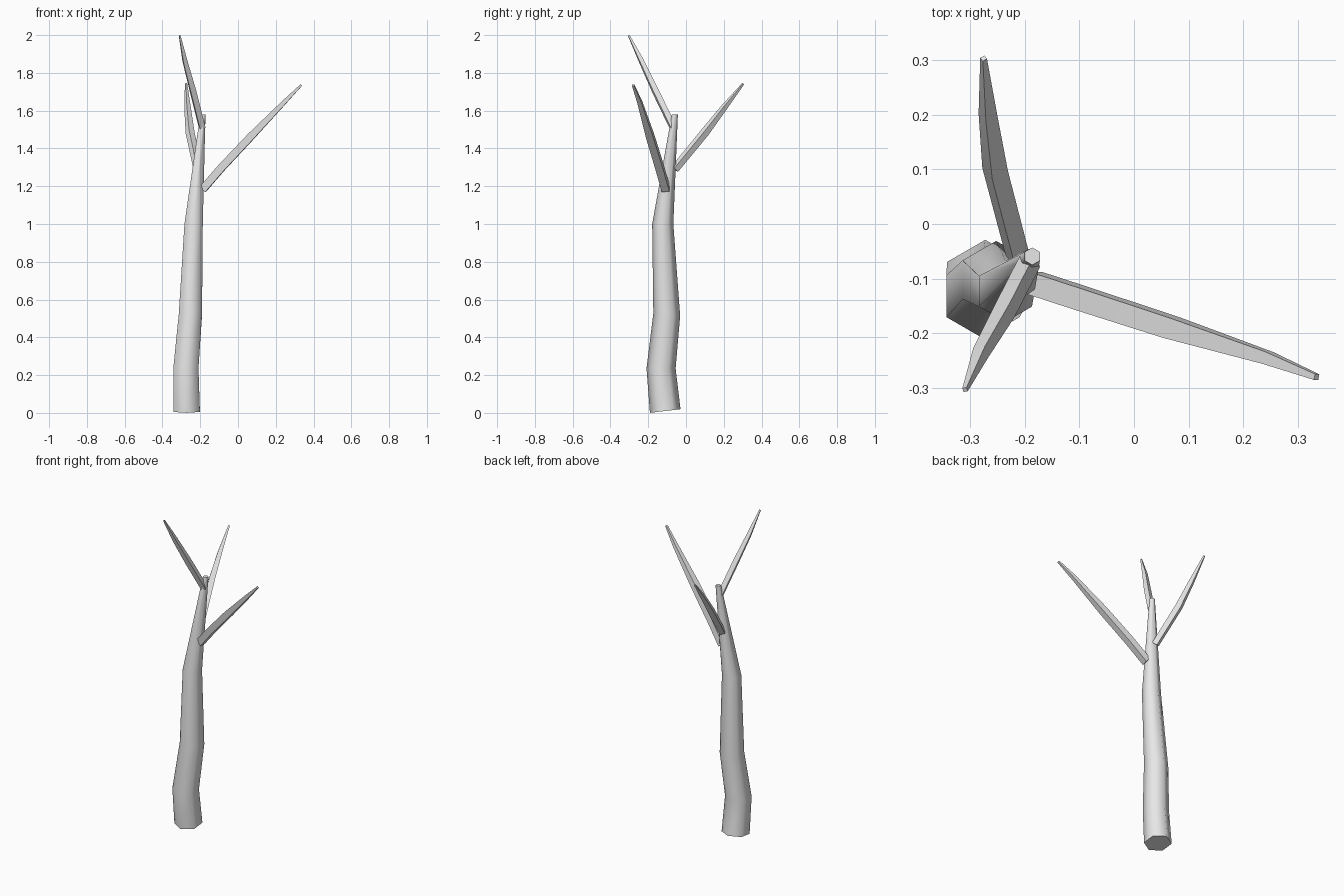
import bpy, bmesh, math
from mathutils import Vector

cube = bpy.data.objects.get("Cube")
if cube:
    bpy.data.objects.remove(cube, do_unlink=True)

bark = bpy.data.materials.new("pale_grey_bark")
bark.use_nodes = True
colour = (0.8, 0.8, 0.8, 1)
bark.diffuse_color = colour
bark.node_tree.nodes["Principled BSDF"].inputs["Base Color"].default_value = colour


def loft(name, rings):
    """Skin a closed tube through rings of points and cap both ends."""
    bm = bmesh.new()
    loops = [[bm.verts.new(p) for p in ring] for ring in rings]
    n = len(loops[0])
    for a, b in zip(loops, loops[1:]):
        for i in range(n):
            j = (i + 1) % n
            bm.faces.new((a[i], a[j], b[j], b[i]))
    bm.faces.new(loops[0][::-1])
    bm.faces.new(loops[-1])
    bmesh.ops.recalc_face_normals(bm, faces=bm.faces)
    mesh = bpy.data.meshes.new(name)
    bm.to_mesh(mesh)
    bm.free()
    mesh.materials.append(bark)
    obj = bpy.data.objects.new(name, mesh)
    bpy.context.collection.objects.link(obj)
    bpy.ops.object.select_all(action="DESELECT")
    obj.select_set(True)
    bpy.context.view_layer.objects.active = obj
    bpy.ops.object.shade_smooth_by_angle(angle=math.radians(70))


def trunk_ring(x, y, z, r, tilt):
    angles = [math.radians(30 + 60 * i) for i in range(6)]
    return [Vector((x + r * math.cos(a), y + r * math.sin(a),
                    z + tilt * r * math.sin(a))) for a in angles]


def branch(name, path, widths, roll):
    """Square tapering limb; roll turns its section about the limb."""
    pts = [Vector(p) for p in path]
    d = (pts[-1] - pts[0]).normalized()
    side = d.cross(Vector((0, 0, 1))).normalized()
    up = side.cross(d)
    c, s = math.cos(math.radians(roll)), math.sin(math.radians(roll))
    u, v = side * c - up * s, up * c + side * s
    corners = [(-1, -1), (1, -1), (1, 1), (-1, 1)]
    loft(name, [[p + (u * a + v * b) * w / 2 for a, b in corners]
                for p, w in zip(pts, widths)])


# Bent six-sided trunk: x, y, z, radius, tilt of the ring
loft("trunk", [trunk_ring(*r) for r in (
    (-0.272, -0.110, 0.010, 0.081, 0.12),
    (-0.276, -0.132, 0.235, 0.077, 0.0),
    (-0.252, -0.102, 0.520, 0.071, -0.1),
    (-0.235, -0.123, 1.000, 0.056, 0.0),
    (-0.186, -0.059, 1.580, 0.016, 0.0))])

# Lower limb towards the left
branch("left_branch",
       [(-0.185, -0.107, 1.185), (-0.09, -0.138, 1.295), (0.07, -0.19, 1.465),
        (0.245, -0.245, 1.645), (0.334, -0.28, 1.735)],
       [0.041, 0.041, 0.039, 0.023, 0.011], 10)

# Middle limb towards the back
branch("back_branch",
       [(-0.212, -0.06, 1.29), (-0.254, 0.1, 1.485), (-0.267, 0.2, 1.615),
        (-0.275, 0.303, 1.743)],
       [0.033, 0.034, 0.025, 0.009], 25)

# Highest limb towards the front
branch("front_branch",
       [(-0.19, -0.068, 1.51), (-0.237, -0.16, 1.70), (-0.28, -0.235, 1.86),
        (-0.309, -0.303, 1.998)],
       [0.030, 0.030, 0.023, 0.008], 40)
